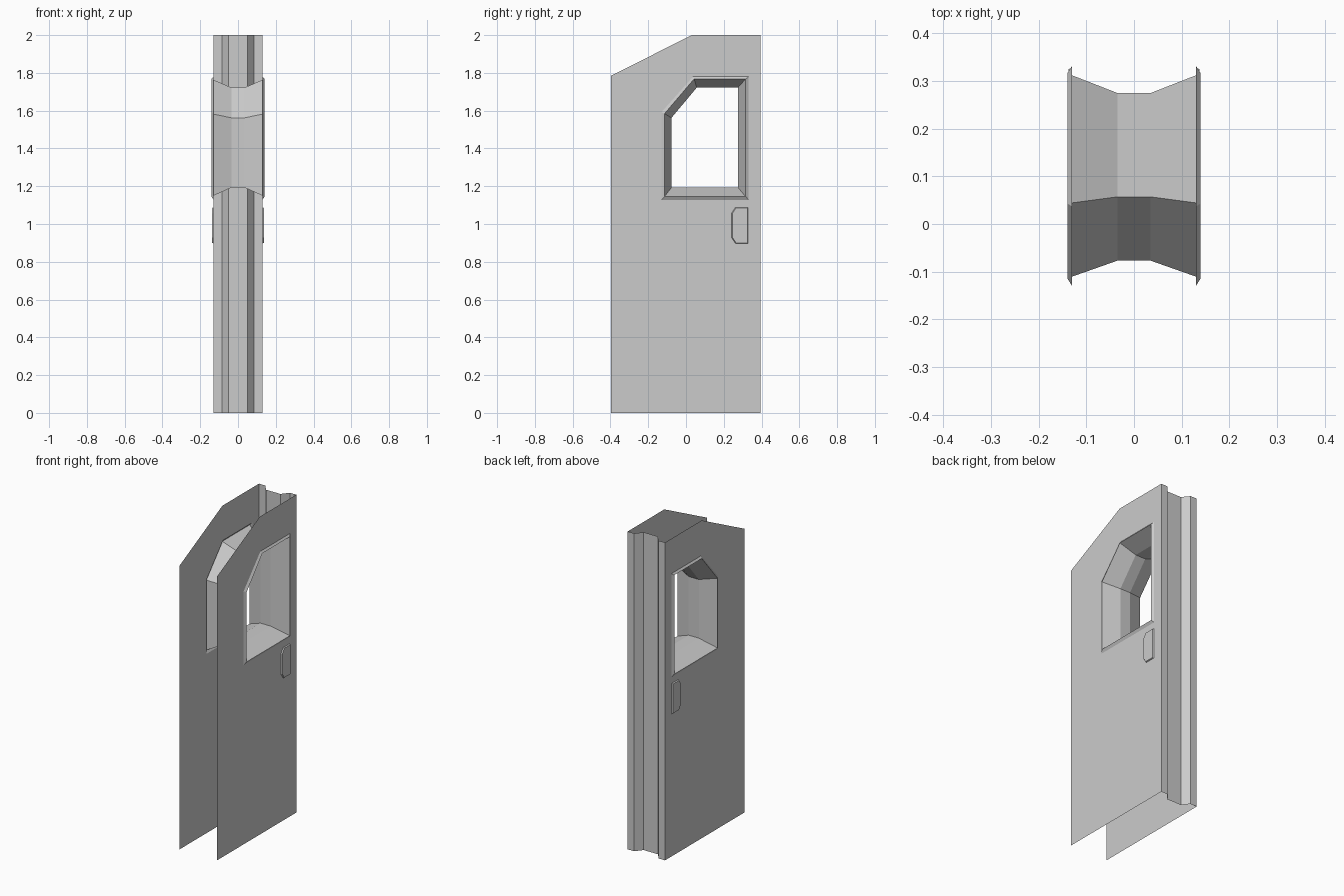
import bpy, bmesh

if "Cube" in bpy.data.objects:
    bpy.data.objects.remove(bpy.data.objects["Cube"])


def make(name, loops, closed=True, cap=False):
    """Bridge successive loops of 3D points into a surface."""
    bm = bmesh.new()
    rings = [[bm.verts.new(p) for p in loop] for loop in loops]
    n = len(rings[0])
    for a, b in zip(rings, rings[1:]):
        for i in range(n if closed else n - 1):
            j = (i + 1) % n
            bm.faces.new((a[i], a[j], b[j], b[i]))
    if cap:
        bm.faces.new(rings[-1])
    bmesh.ops.recalc_face_normals(bm, faces=bm.faces)
    mesh = bpy.data.meshes.new(name)
    bm.to_mesh(mesh)
    bm.free()
    obj = bpy.data.objects.new(name, mesh)
    bpy.context.collection.objects.link(obj)
    return obj


def outline(x, y0, y1, z0, z1, y_top, z_front):
    """Rectangle in the side plane with its upper front corner cut off."""
    return [(x, y0, z0), (x, y1, z0), (x, y1, z1), (x, y_top, z1), (x, y0, z_front)]


def plate(x, inset):
    """Handle outline with both front corners chamfered."""
    y0, y1, z0, z1, c = 0.242 + inset, 0.328 - inset, 0.897 + inset, 1.088 - inset, 0.02
    return [(x, y0 + c, z0), (x, y1, z0), (x, y1, z1),
            (x, y0 + c, z1), (x, y0, z1 - 1.5 * c), (x, y0, z0 + 1.5 * c)]


def mirrored(loop, s):
    return [(s * x, y, z) for x, y, z in loop]


# Shared window loops, from the panel inward
skin = outline(0.13, -0.396, 0.394, 0, 2, 0.03, 1.785)
trim_outer = outline(0.13, -0.13, 0.332, 1.128, 1.78, 0.037, 1.592)
trim_ridge = outline(0.14, -0.114, 0.316, 1.145, 1.768, 0.043, 1.584)
throat = outline(0.035, -0.077, 0.275, 1.193, 1.722, 0.057, 1.562)

# Side panels, raised window trims and handles
for s, side in ((1, "right"), (-1, "left")):
    make(f"panel_{side}", [mirrored(l, s) for l in (skin, trim_outer)])
    make(f"window_trim_{side}", [mirrored(l, s) for l in (trim_outer, trim_ridge)])
    make(f"handle_{side}", [mirrored(plate(x, i), s) for x, i in ((0.13, 0), (0.137, 0.003))],
         cap=True)

# Waisted tunnel through the window
make("window_tunnel", [trim_ridge, throat, mirrored(throat, -1), mirrored(trim_ridge, -1)])

# Grooved closing edge at the back
half = [(0.13, 0.394), (0.085, 0.394), (0.05, 0.35)]
profile = half + [(-x, y) for x, y in reversed(half)]
make("grooved_edge", [[(x, y, z) for x, y in profile] for z in (0, 2)], closed=False)
